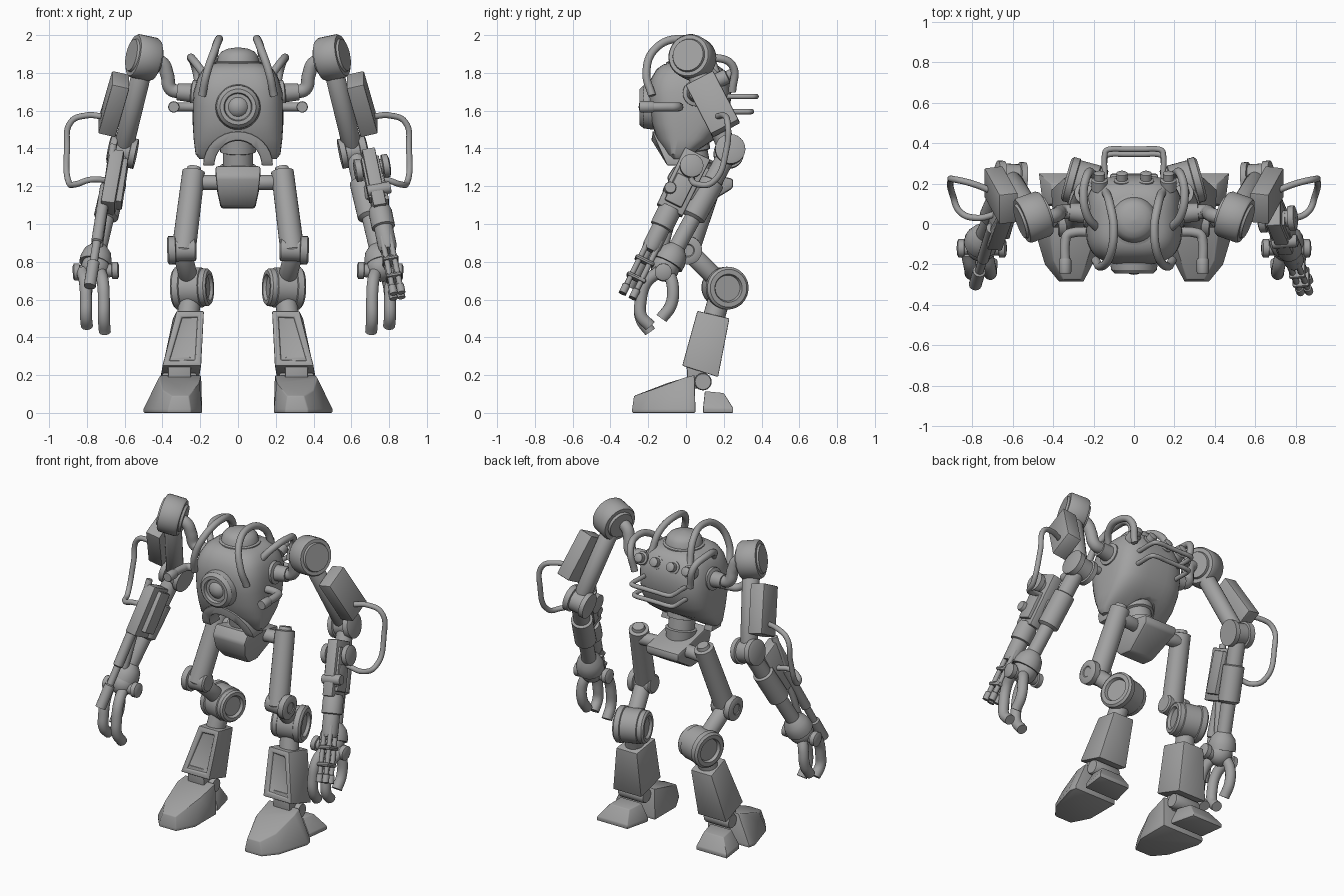
import bpy, bmesh
from math import cos, sin, pi, copysign
from mathutils import Vector as V

cube = bpy.data.objects.get("Cube")
if cube:
    bpy.data.objects.remove(cube)

metal = bpy.data.materials.new("grey metal")
metal.use_nodes = True
GREY = (0.36, 0.36, 0.36, 1)
metal.diffuse_color = GREY
metal.node_tree.nodes["Principled BSDF"].inputs["Base Color"].default_value = GREY


def bake(ob):
    """Replace an object by its evaluated mesh, shaded smooth with sharp edges."""
    deps = bpy.context.evaluated_depsgraph_get()
    me = bpy.data.meshes.new_from_object(ob.evaluated_get(deps))
    name = ob.name
    bpy.data.objects.remove(ob)
    new = bpy.data.objects.new(name, me)
    bpy.context.collection.objects.link(new)
    me.materials.clear()
    me.materials.append(metal)
    me.shade_smooth()
    me.set_sharp_from_angle(angle=0.6)
    return new


def loft(name, rings, bevel=0, inset=None, cutter=None):
    """Skin a list of equal rings of points and cap both ends."""
    bm = bmesh.new()
    rows = [[bm.verts.new(p) for p in ring] for ring in rings]
    n = len(rows[0])
    for a, b in zip(rows, rows[1:]):
        for i in range(n):
            bm.faces.new((a[i], a[(i + 1) % n], b[(i + 1) % n], b[i]))
    bm.faces.new(rows[0])
    bm.faces.new(rows[-1])
    bmesh.ops.recalc_face_normals(bm, faces=bm.faces)
    if inset:
        face = max(bm.faces, key=lambda f: f.normal.dot(V(inset)))
        bmesh.ops.inset_individual(bm, faces=[face], thickness=0.042, depth=0)
        bmesh.ops.inset_individual(bm, faces=[face], thickness=0.004, depth=-0.012)
    me = bpy.data.meshes.new(name)
    bm.to_mesh(me)
    bm.free()
    ob = bpy.data.objects.new(name, me)
    bpy.context.collection.objects.link(ob)
    if cutter:
        m = ob.modifiers.new("cut", "BOOLEAN")
        m.operation, m.object, m.solver = "DIFFERENCE", cutter, "EXACT"
    if bevel:
        m = ob.modifiers.new("bevel", "BEVEL")
        m.width, m.segments, m.limit_method = bevel, 2, "ANGLE"
    ob = bake(ob)
    if cutter:
        bpy.data.objects.remove(cutter)
    return ob


def frame(a, b, hint):
    n = (b - a).normalized()
    u = (V(hint) - n * n.dot(V(hint))).normalized()
    return u, n.cross(u)


def rod(name, a, b, profile, n=24):
    """Turned part from a to b; profile is (fraction, radius) pairs, or one radius."""
    a, b = V(a), V(b)
    if not isinstance(profile, list):
        e = min(0.1, 0.008 / (b - a).length)
        profile = [(0, profile * .9), (e, profile), (1 - e, profile), (1, profile * .9)]
    u, v = frame(a, b, (0.3, 0.9, 0.5))
    ring = [u * cos(2 * pi * i / n) + v * sin(2 * pi * i / n) for i in range(n)]
    return loft(name, [[a.lerp(b, t) + d * r for d in ring] for t, r in profile])


def bar(name, a, b, w, d, bevel=0.008):
    """Box from a to b, w wide along x and d deep."""
    a, b = V(a), V(b)
    u, v = frame(a, b, (1, 0, 0))
    quad = [u * w / 2 * i + v * d / 2 * j for i, j in ((-1, -1), (1, -1), (1, 1), (-1, 1))]
    return loft(name, [[a + q for q in quad], [b + q for q in quad]], bevel)


def tube(name, pts, r):
    cu = bpy.data.curves.new(name, "CURVE")
    cu.dimensions = "3D"
    cu.bevel_depth, cu.bevel_resolution, cu.use_fill_caps = r, 6, True
    cu.resolution_u = 8
    sp = cu.splines.new("BEZIER")
    sp.bezier_points.add(len(pts) - 1)
    for bp, p in zip(sp.bezier_points, pts):
        bp.co = p
        bp.handle_left_type = bp.handle_right_type = "AUTO"
    ob = bpy.data.objects.new(name, cu)
    bpy.context.collection.objects.link(ob)
    return bake(ob)


BALL = [((1 - cos(pi * k / 12)) / 2, max(0.001, sin(pi * k / 12))) for k in range(13)]


def ball(name, c, r):
    return rod(name, V(c) - V((0, 0, r)), V(c) + V((0, 0, r)), [(t, q * r) for t, q in BALL])


# Body: boxy rounded hull with a sloping underside and an arched opening
def hull_ring(z, yc, rx, ry, n=48):
    out = []
    for i in range(n):
        c, s = cos(2 * pi * i / n), sin(2 * pi * i / n)
        out.append((rx * copysign(abs(c) ** .62, c), yc + ry * copysign(abs(s) ** .62, s), z))
    return out


def arch(rx, top, y0, y1, base=1.31):
    return [(-rx * cos(pi * i / 16), y0 + (y1 - y0) * sin(pi * i / 16),
             base + (top - base) * sin(pi * i / 16)) for i in range(17)]


opening = [(-.125, 0, 1.2)] + arch(.125, 1.44, 0, 0) + [(.125, 0, 1.2)]
cutter = loft("opening_cutter", [[(x, y, z) for x, _, z in opening] for y in (-.5, .5)])
cutter.hide_render = True
loft("body", [hull_ring(*r) for r in (
    (1.345, -.04, .205, .035), (1.37, -.035, .225, .07), (1.45, .0, .235, .155),
    (1.53, .015, .24, .195), (1.62, .02, .24, .215), (1.70, .02, .235, .22), (1.77, .02, .215, .205),
    (1.82, .02, .185, .175), (1.845, .02, .145, .14), (1.855, .02, .1, .1))], cutter=cutter)
rim = arch(.185, 1.49, -.1, -.18) + arch(.125, 1.44, -.1, -.18)[::-1]
loft("front_arch_rim", [rim, [(x, y + .1, z) for x, y, z in rim]], 0.006)
rod("top_dome", (0, .02, 1.83), (0, .02, 1.935),
    [(0, .125), (.25, .125), (.3, .112), (.6, .104), (.8, .085), (.93, .055), (1, .005)], 32)
rod("eye_ring", (0, -.12, 1.62), (0, -.245, 1.62),
    [(0, .125), (.5, .12), (.85, .113), (1, .095), (1, .075), (.85, .07)], 32)
ball("eye_lens", (0, -.185, 1.62), .066)

# Waist and pelvis
rod("waist", (0, .06, 1.24), (0, .02, 1.47),
    [(0, .085), (.3, .095), (.32, .08), (.6, .08), (.62, .095), (1, .095)])
pelvis = [(-.1, 1.25), (-.08, 1.16), (-.02, 1.09), (.07, 1.08), (.25, 1.19), (.25, 1.24), (.1, 1.27), (-.06, 1.31)]
loft("pelvis", [[(k * (.12 - .25 * max(0, 1.2 - z)), y, z) for y, z in pelvis] for k in (-1, 1)], 0.015)

# Back rails
for z, y in ((1.675, .37), (1.595, .345)):
    half = [(.145, .18, z), (.145, .26, z), (.145, y - .03, z), (.138, y - .008, z), (.115, y, z), (.05, y, z)]
    tube("back_rail", half + [(-x, b, c) for x, b, c in half[::-1]], .014)


def build_side(s, side):
    def P(x, y, z):
        return V((s * x, y, z))

    def nm(part):
        return side + "_" + part

    # Hoses and ports on the body
    tube(nm("top_hoop"), [P(.19, -.18, 1.68), P(.165, -.21, 1.8), P(.12, -.16, 1.93), P(.1, -.03, 1.98),
                          P(.12, .1, 1.93), P(.14, .16, 1.8)], .021)
    tube(nm("rear_hoop"), [P(.17, -.03, 1.78), P(.23, .04, 1.86), P(.25, .15, 1.88), P(.23, .245, 1.84), P(.2, .245, 1.7)], .021)
    tube(nm("side_pipe"), [P(.2, -.04, 1.62), P(.3, -.042, 1.62), P(.33, -.055, 1.62), P(.34, -.09, 1.62), P(.34, -.2, 1.62)], .024)
    rod(nm("side_pipe_end"), P(.34, -.17, 1.62), P(.34, -.245, 1.62), .03)
    for x in (.06, .17):
        rod(nm("back_port"), P(x, .17, 1.76), P(x, .255, 1.8), [(0, .04), (.55, .04), (.6, .028), (.95, .028), (1, .02)], 16)

    # Shoulder
    rod(nm("shoulder_socket"), P(.2, .05, 1.69), P(.32, .06, 1.7), [(0, .07), (.35, .07), (.4, .05), (1, .045)])
    tube(nm("shoulder_pipe"), [P(.3, .06, 1.7), P(.355, .06, 1.715), P(.375, .05, 1.79), P(.4, .04, 1.85), P(.46, .03, 1.87)], .036)
    rod(nm("shoulder_joint"), P(.425, .06, 1.865), P(.565, .01, 1.895),
        [(0, .08), (.1, .085), (.1, .108), (.2, .117), (.85, .117), (.92, .11), (.92, .09), (1, .085)], 32)

    # Upper arm with armour box
    rod(nm("upper_arm"), P(.5, .04, 1.84), P(.605, .215, 1.41), .052)
    bar(nm("arm_armour"), P(.62, .075, 1.765), P(.695, .21, 1.505), .095, .165)
    tube(nm("arm_cable"), [P(.72, .17, 1.57), P(.8, .2, 1.575), P(.885, .22, 1.54), P(.905, .215, 1.4),
                           P(.895, .14, 1.22), P(.86, .06, 1.21), P(.78, .03, 1.235), P(.68, .05, 1.23)], .016)
    rod(nm("elbow"), P(.54, .225, 1.37), P(.685, .235, 1.4),
        [(0, .06), (0, .08), (.2, .08), (.22, .068), (.7, .068), (.72, .08), (.95, .08), (1, .06)])

    # Forearm, wrist and claw hand
    elbow, wrist = P(.62, .22, 1.37), P(.755, -.09, .8)
    rod(nm("forearm"), elbow, wrist, [(0, .05), (.25, .05), (.26, .065), (.58, .065), (.6, .044), (1, .044)])
    rod(nm("wrist_cuff"), elbow.lerp(wrist, .86), elbow.lerp(wrist, 1.02), [(0, .045), (.3, .072), (.7, .084), (1, .084)])
    ball(nm("palm"), P(.755, -.11, .77), .076)
    rod(nm("palm_axle"), P(.63, -.12, .755), P(.875, -.12, .745),
        [(0, .03), (.03, .045), (.15, .045), (.16, .035), (.84, .035), (.85, .045), (.97, .045), (1, .03)])
    for x, drop in ((.71, 0), (.805, .03)):
        tube(nm("finger"), [P(x + .02, -.14, .75), P(x + .005, -.21, .69), P(x, -.24, .59),
                            P(x, -.238, .5 + drop / 2), P(x - .005, -.19, .43 + drop)], .032)
    tube(nm("thumb"), [P(.78, -.09, .74), P(.8, -.07, .67), P(.805, -.08, .57), P(.805, -.13, .5)], .032)

    # Leg
    rod(nm("hip_axle"), P(.05, .13, 1.22), P(.24, .15, 1.22), .04)
    rod(nm("thigh"), P(.232, .16, 1.3), P(.29, 0, .84), [(0, .035), (.04, .04), (.05, .06), (.97, .064), (1, .05)])
    rod(nm("thigh_joint"), P(.22, .01, .865), P(.375, .01, .86),
        [(0, .05), (.05, .06), (.5, .06), (.7, .06), (.72, .075), (.95, .075), (1, .06), (1, .035), (.97, .03)])
    rod(nm("knee_link"), P(.3, 0, .87), P(.25, .2, .67), .05)
    rod(nm("knee"), P(.15, .175, .665), P(.335, .225, .66),
        [(.08, .06), (0, .07), (0, .09), (.06, .1), (.2, .1), (.22, .106), (.75, .106), (.77, .113), (.94, .113),
         (1, .1), (1, .075), (.9, .068)], 32)
    rod(nm("shin_neck"), P(.25, .18, .62), P(.27, .14, .48), .058)
    loft(nm("shin"), [[P(.18, .06, .54), P(.325, .06, .54), P(.345, .23, .5), P(.195, .23, .5)],
                      [P(.195, -.02, .25), P(.4, -.02, .25), P(.41, .17, .19), P(.205, .17, .19)]],
         0.012, inset=(0, -1, .2))
    bar(nm("ankle_block"), P(.31, .05, .3), P(.31, .06, .13), .12, .1)
    rod(nm("ankle_axle"), P(.22, .09, .165), P(.4, .09, .165), .046)
    base = [(.19, .05), (.19, -.17), (.25, -.285), (.37, -.285), (.44, -.2), (.5, .0), (.49, .05)]
    top = [(.195, .045, .2), (.205, -.1, .16), (.26, -.275, .09), (.35, -.275, .09),
           (.4, -.18, .12), (.42, -.02, .185), (.41, .045, .2)]
    loft(nm("foot"), [[P(x, y, 0) for x, y in base], [P(x, y, .02) for x, y in base], [P(*p) for p in top]], 0.006)
    sole = ((.21, .09), (.45, .09), (.47, .25), (.25, .25))
    loft(nm("heel"), [[P(x, y, 0) for x, y in sole], [P(x, y, .025) for x, y in sole],
                      [P(.25, .1, .115), P(.4, .1, .115), P(.41, .2, .105), P(.27, .2, .105)]], 0.005)


build_side(1, "left")
build_side(-1, "right")

# Left arm gun: receiver, side knobs, barrel cluster
breech, muzzle = V((.69, .06, 1.37)), V((.845, -.31, .62))


def along(t, out=0, up=0):
    u, v = frame(breech, muzzle, (1, 0, 0))
    return breech.lerp(muzzle, t) + u * out + v * up


bar("gun_receiver", along(0), along(.4), .07, .15)
bar("gun_side_plate", along(.17, .035), along(.36, .035), .04, .1)
bar("gun_stock_plate", along(.05, 0, .02), along(.33, 0, .02), .095, .07, .004)
rod("gun_drum", along(.1, -.09, 0), along(.1, .1, 0),
    [(0, .045), (.03, .06), (.2, .06), (.22, .04), (.78, .04), (.8, .062), (.96, .062), (1, .04)])
rod("gun_knob", along(.28, -.05, .05), along(.28, .075, .05), .032, 16)
rod("gun_shroud", along(.38), along(.68), [(0, .054), (.1, .062), (.45, .062), (.47, .05), (.9, .05), (1, .042)])
for k in range(4):
    a = pi / 4 + k * pi / 2
    o, h = .03 * cos(a), .042 * sin(a)
    rod("gun_barrel", along(.6, o, h), along(1, o, h), [(0, .015), (.85, .015), (.86, .021), (1, .021)], 12)
for t in (.74, .86):
    bar("gun_barrel_band", along(t), along(t + .03), .085, .11, .015)
bar("gun_mount", along(.25), V((.67, .1, 1.15)), .05, .08)

# Right arm gun: flat housing with one long barrel
bar("flat_gun_housing", (-.64, .08, 1.36), (-.69, -.06, 1.08), .075, .16)
bar("flat_gun_side_plate", (-.625, .09, 1.33), (-.66, -.03, 1.1), .09, .1)
rod("flat_gun_barrel", (-.7, -.02, 1.2), (-.785, -.3, .67),
    [(0, .03), (.55, .03), (.56, .022), (.75, .022), (.76, .032), (1, .032)], 16)
rod("flat_gun_tube", (-.66, .03, 1.42), (-.74, -.12, .85), .02, 16)
